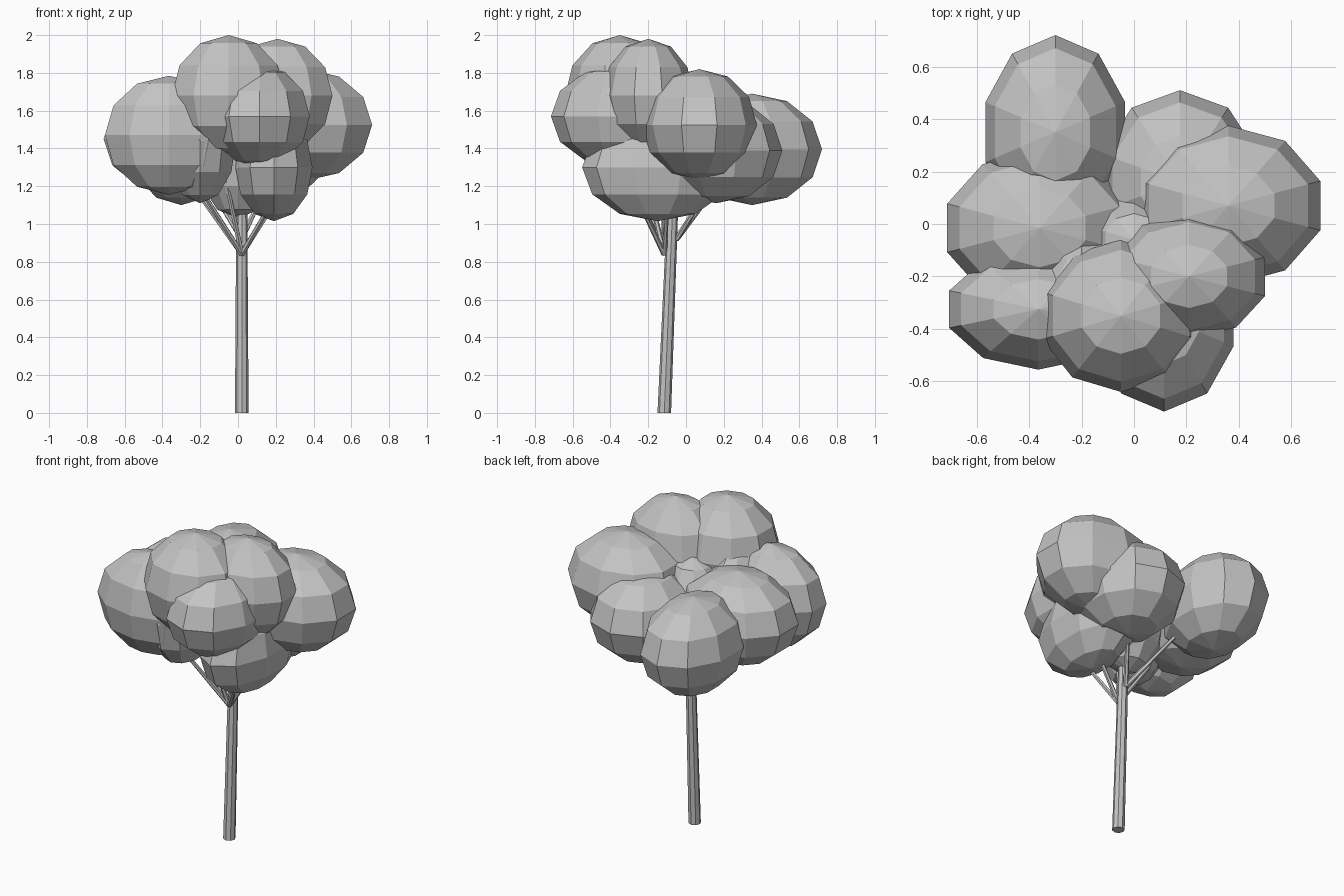
import bpy
import bmesh
import math
from mathutils import Matrix, Vector

cube = bpy.data.objects.get("Cube")
if cube:
    bpy.data.objects.remove(cube, do_unlink=True)

grey = bpy.data.materials.new("plain_grey")
grey.use_nodes = True
colour = (0.55, 0.55, 0.55, 1)
grey.diffuse_color = colour
grey.node_tree.nodes["Principled BSDF"].inputs["Base Color"].default_value = colour


def finish(name, bm):
    """Turn a bmesh into a flat-shaded object."""
    mesh = bpy.data.meshes.new(name)
    bm.to_mesh(mesh)
    bm.free()
    mesh.materials.append(grey)
    obj = bpy.data.objects.new(name, mesh)
    bpy.context.collection.objects.link(obj)
    return obj


def foliage(name, centre, radii):
    """Faceted ellipsoid with a corner pointing to the back."""
    bm = bmesh.new()
    bmesh.ops.create_uvsphere(bm, u_segments=10, v_segments=6, radius=1)
    rim = max(bm.verts, key=lambda v: v.co.xy.length)
    turn = math.pi / 2 - math.atan2(rim.co.y, rim.co.x)
    matrix = (Matrix.Translation(centre) @ Matrix.Diagonal((*radii, 1))
              @ Matrix.Rotation(turn, 4, "Z"))
    bm.transform(matrix)
    finish(name, bm)


def limb(name, start, end, r_start, r_end, sides):
    """Tapered limb between two points."""
    start, end = Vector(start), Vector(end)
    axis = end - start
    bm = bmesh.new()
    bmesh.ops.create_cone(bm, cap_ends=True, segments=sides, radius1=r_start,
                          radius2=r_end, depth=axis.length)
    spin = Vector((0, 0, 1)).rotation_difference(axis).to_matrix().to_4x4()
    bm.transform(Matrix.Translation((start + end) / 2) @ spin)
    return finish(name, bm)


# Trunk, leaning slightly to the back, with its foot cut level
trunk = limb("trunk", (0.02, -0.115, 0), (0.02, -0.068, 1.15), 0.036, 0.029, 8)
for v in trunk.data.vertices:
    if v.co.z < 0.1:
        v.co.z = 0

# Thin branches fanning out into the crown
fork_front = (0.02, -0.115, 0.84)
fork_back = (0.02, -0.05, 0.92)
branches = [
    (fork_front, (-0.26, -0.12, 1.23)),
    (fork_front, (-0.22, -0.28, 1.22)),
    (fork_front, (-0.09, -0.24, 1.35)),
    (fork_front, (0.17, -0.24, 1.10)),
    (fork_front, (0.20, -0.10, 1.12)),
    (fork_back, (0.16, 0.14, 1.22)),
    (fork_back, (-0.18, 0.20, 1.25)),
]
for i, (start, end) in enumerate(branches):
    limb(f"branch_{i + 1}", start, end, 0.015, 0.011, 6)

# Crown: overlapping leaf clumps
clumps = {
    "top_front": ((-0.05, -0.35, 1.68), (0.315, 0.29, 0.32)),
    "top_left": ((0.21, -0.20, 1.68), (0.305, 0.24, 0.30)),
    "front": ((0.115, -0.355, 1.57), (0.278, 0.36, 0.27)),
    "left": ((0.36, 0.07, 1.525), (0.368, 0.305, 0.295)),
    "back_left": ((0.175, 0.16, 1.39), (0.313, 0.35, 0.28)),
    "back_right": ((-0.30, 0.35, 1.395), (0.28, 0.37, 0.295)),
    "right": ((-0.36, -0.015, 1.45), (0.37, 0.30, 0.28)),
    "front_right": ((-0.365, -0.325, 1.47), (0.357, 0.23, 0.315)),
    "low_front": ((0.19, -0.15, 1.30), (0.215, 0.40, 0.285)),
    "middle": ((0.0, -0.06, 1.37), (0.23, 0.20, 0.34)),
    "inner_right": ((-0.20, -0.25, 1.44), (0.20, 0.27, 0.33)),
}
for part, (centre, radii) in clumps.items():
    foliage("foliage_" + part, centre, radii)
